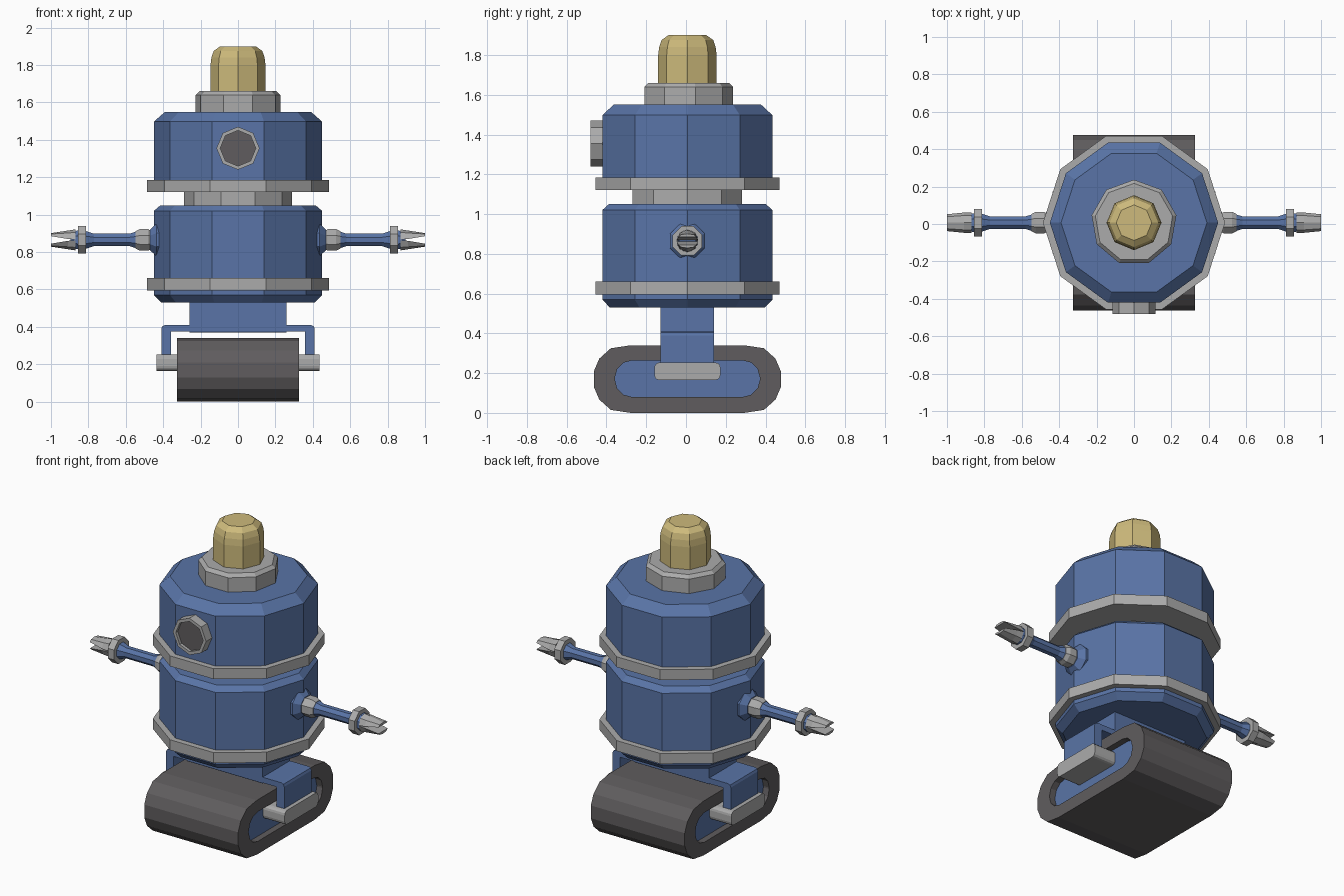
import bpy, bmesh, math
from mathutils import Vector, Matrix

if "Cube" in bpy.data.objects:
    bpy.data.objects.remove(bpy.data.objects["Cube"])

OY = 0.007  # body axis offset in y


def mat(name, r, g, b):
    m = bpy.data.materials.new(name)
    m.diffuse_color = (r, g, b, 1)
    m.use_nodes = True
    m.node_tree.nodes["Principled BSDF"].inputs["Base Color"].default_value = m.diffuse_color
    return m


BLUE = mat("blue paint", 0.10, 0.175, 0.385)
GREY = mat("light grey metal", 0.41, 0.41, 0.41)
DARK = mat("dark rubber", 0.115, 0.108, 0.112)
GOLD = mat("gold lamp", 0.61, 0.49, 0.20)


def loft(name, rings, material, closed=False):
    """Skin a list of equal-sized point rings; cap the ends unless closed."""
    bm = bmesh.new()
    rv = [[bm.verts.new(p) for p in r] for r in rings]
    n = len(rv[0])
    pairs = list(zip(rv, rv[1:])) + ([(rv[-1], rv[0])] if closed else [])
    for a, b in pairs:
        for i in range(n):
            j = (i + 1) % n
            bm.faces.new((a[i], a[j], b[j], b[i]))
    if not closed:
        bm.faces.new(rv[0])
        bm.faces.new(rv[-1])
    bmesh.ops.recalc_face_normals(bm, faces=bm.faces)
    me = bpy.data.meshes.new(name)
    bm.to_mesh(me)
    bm.free()
    me.materials.append(material)
    ob = bpy.data.objects.new(name, me)
    bpy.context.collection.objects.link(ob)
    return ob


def lathe(name, profile, sides, material, axis=(0, 0, 1), at=(0, OY, 0), turn=0, closed=False):
    """Turn (radius, height) pairs around an axis."""
    m = Matrix.Translation(at) @ Vector((0, 0, 1)).rotation_difference(Vector(axis)).to_matrix().to_4x4()
    rings = []
    for r, h in profile:
        angs = [math.radians(turn) + math.tau * i / sides for i in range(sides)]
        rings.append([m @ Vector((r * math.cos(a), r * math.sin(a), h)) for a in angs])
    return loft(name, rings, material, closed)


def rounded(hy, hz, r, steps=3):
    """Rounded rectangle outline as (y, z) pairs."""
    pts = []
    for k, (sy, sz) in enumerate([(1, 1), (-1, 1), (-1, -1), (1, -1)]):
        for i in range(steps + 1):
            a = math.pi / 2 * (k + i / steps)
            pts.append((sy * (hy - r) + r * math.cos(a), sz * (hz - r) + r * math.sin(a)))
    return pts


def slab(name, outline, x0, x1, zc, material):
    return loft(name, [[(x, y + OY, z + zc) for y, z in outline] for x in (x0, x1)], material)


# Ten-sided body drums, neck joint and grey bands
lathe("lower_body", [(.41, .53), (.45, .57), (.45, 1.02), (.415, 1.05)], 10, BLUE)
lathe("upper_body", [(.45, 1.125), (.45, 1.497), (.39, 1.55)], 10, BLUE)
lathe("waist_joint", [(.29, 1.04), (.29, 1.13)], 10, GREY)
lathe("lower_band", [(.487, .595), (.487, .66)], 10, GREY)
lathe("upper_band", [(.487, 1.12), (.487, 1.185)], 10, GREY)

# Lamp and its collar on top
lathe("lamp_collar", [(.23, 1.54), (.23, 1.64), (.21, 1.66)], 9, GREY, turn=90)
lathe("lamp", [(.147, 1.65), (.147, 1.80), (.142, 1.84), (.13, 1.875), (.095, 1.90)], 8, GOLD)

# Front eye: hollow grey rim with a dark disc inside
lathe("eye_rim", [(.115, .40), (.115, .487), (.095, .487), (.095, .40)], 8, GREY,
      axis=(0, -1, 0), at=(0, OY, 1.355), closed=True)
lathe("eye_lens", [(.096, .41), (.096, .468)], 8, DARK, axis=(0, -1, 0), at=(0, OY, 1.355))

# Undercarriage: neck block and fork bridge
slab("neck_block", rounded(.135, .09, .002, 1), -.26, .26, .46, BLUE)

# Fork, an upside-down U with rounded top corners, extruded in y
fork = [(.41, .20), (.41, .39), (.404, .404), (.39, .41)]
fork_outer = fork + [(-x, z) for x, z in reversed(fork)]
fork_outline = fork_outer + [(-.357, .20), (-.357, .375), (.357, .375), (.357, .20)]
loft("fork", [[(x, y + OY, z) for x, z in fork_outline] for y in (-.135, .135)], BLUE)

# Track: thick rounded belt with a recessed blue hub on each side
q = [(.47, .04), (.443, .103), (.385, .155), (.285, .17)]
outer = (q + [(-y, z) for y, z in reversed(q)] + [(-y, -z) for y, z in q]
         + [(y, -z) for y, z in reversed(q)])
inner = rounded(.365, .0925, .088)
belt = [(.325, outer), (.325, inner), (-.325, inner), (-.325, outer)]
loft("track_belt", [[(x, y + OY, z + .172 - (0.002 if o is outer else 0)) for y, z in o]
                    for x, o in belt], DARK, closed=True)
slab("track_hub", inner, -.285, .285, .172, BLUE)

for s, side in ((1, "right"), (-1, "left")):
    # Axle block
    slab(side + "_axle", rounded(.166, .044, .025), s * .27, s * .435, .209, GREY)

    # Arm pieces along x
    def arm(part, profile, material):
        lathe(side + "_" + part, profile, 8, material, axis=(s, 0, 0), at=(0, OY, .865), turn=22.5)

    arm("shoulder", [(.095, .40), (.095, .435), (.06, .47)], BLUE)
    arm("shoulder_nut", [(.05, .46), (.062, .48), (.062, .525), (.05, .548)], GREY)
    arm("forearm", [(.05, .54), (.036, .58), (.036, .77), (.054, .82), (.054, .86), (.045, .895)], BLUE)
    arm("wrist_nut", [(.08, .812), (.08, .855)], GREY)

    # Two tapering gripper halves
    for u, half in ((1, "upper"), (-1, "lower")):
        rings = []
        for x, w, h, gap in ((.87, .055, .056, .002), (.91, .054, .05, .005), (1.0, .045, .036, .02)):
            ring = []
            for i in range(5):
                a = math.pi * i / 4
                ring.append((s * x, OY + w * math.cos(a), .865 + u * (gap + (h - gap) * math.sin(a))))
            rings.append(ring)
        loft(f"{side}_{half}_gripper", rings, GREY)
